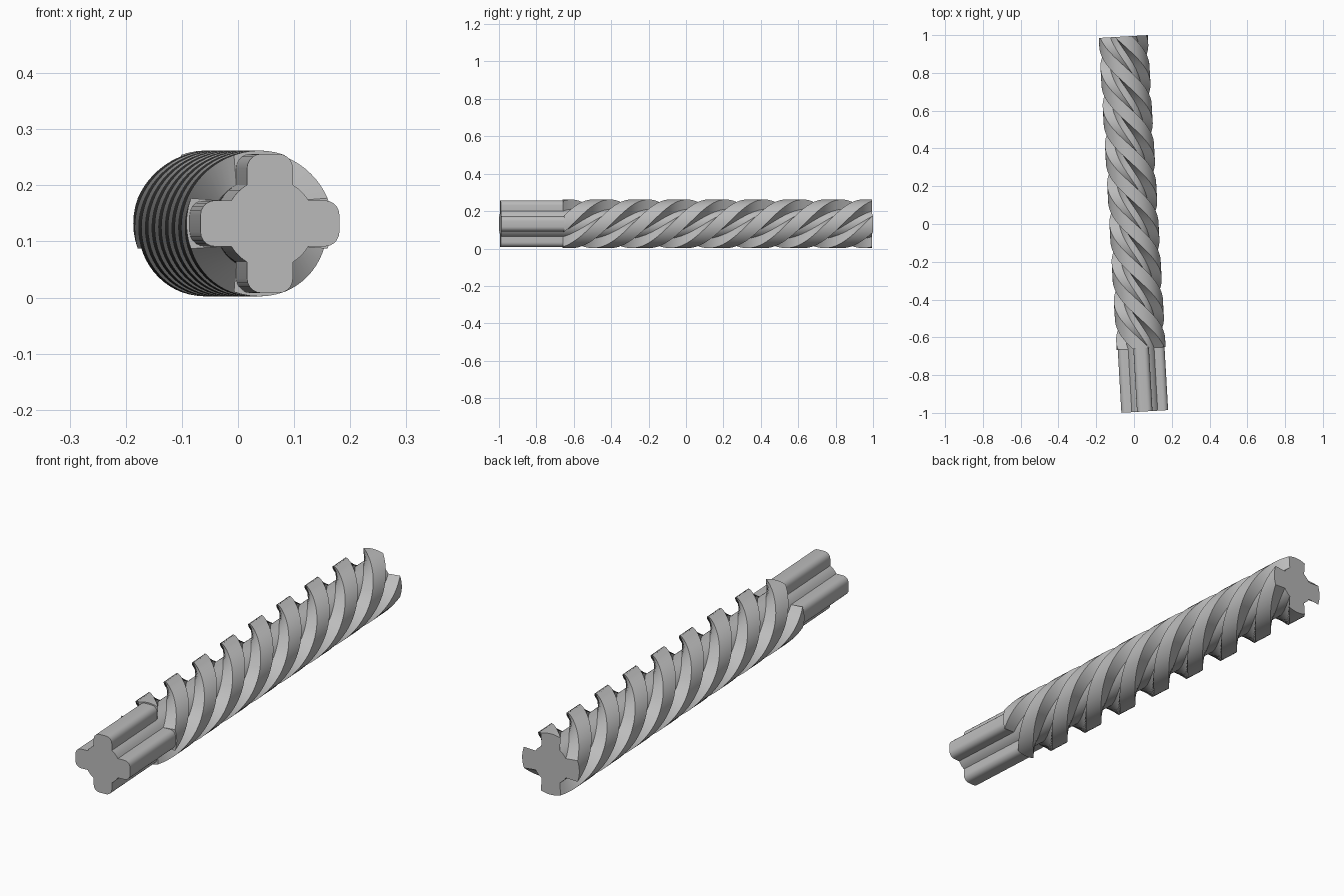
import bpy, bmesh
from math import sin, cos, pi, asin, atan2, hypot

if "Cube" in bpy.data.objects:
    bpy.data.objects.remove(bpy.data.objects["Cube"])

steel = bpy.data.materials.new("grey steel")
steel.use_nodes = True
GREY = (0.5, 0.5, 0.5, 1)
steel.diffuse_color = GREY
steel.node_tree.nodes["Principled BSDF"].inputs["Base Color"].default_value = GREY

CORE, HALF, TILT = 0.08, 0.041, 0.0573
FRONT, STEP, BACK = -0.994, -0.66, 0.994


def arc(cx, cy, r, a0, a1, n):
    return [(cx + r * cos(a0 + (a1 - a0) * i / n), cy + r * sin(a0 + (a1 - a0) * i / n))
            for i in range(n + 1)]


def cross_profile(arm):
    """Repeat one arm and the core arc beside it four times."""
    root = asin(HALF / CORE)
    quarter = arm + arc(0, 0, CORE, root, pi / 2 - root, 5)
    return [(x * cos(k * pi / 2) - y * sin(k * pi / 2), x * sin(k * pi / 2) + y * cos(k * pi / 2))
            for k in range(4) for x, y in quarter]


def sweep(name, profile, y0, y1, steps, turns):
    """Sweep the profile along y while it twists."""
    bm = bmesh.new()
    rings = []
    for s in range(steps + 1):
        t = s / steps
        c, d = cos(turns * 2 * pi * t), sin(turns * 2 * pi * t)
        rings.append([bm.verts.new((x * c - z * d, y0 + (y1 - y0) * t, x * d + z * c))
                      for x, z in profile])
    n = len(profile)
    for a, b in zip(rings, rings[1:]):
        for i in range(n):
            j = (i + 1) % n
            bm.faces.new((a[i], a[j], b[j], b[i]))
    bm.faces.new(rings[0])
    bm.faces.new(rings[-1])
    bmesh.ops.recalc_face_normals(bm, faces=bm.faces)
    mesh = bpy.data.meshes.new(name)
    bm.to_mesh(mesh)
    bm.free()
    mesh.materials.append(steel)
    obj = bpy.data.objects.new(name, mesh)
    bpy.context.collection.objects.link(obj)
    obj.location.z = 0.132
    obj.rotation_euler.z = TILT
    bpy.ops.object.select_all(action="DESELECT")
    obj.select_set(True)
    bpy.context.view_layer.objects.active = obj
    bpy.ops.object.shade_smooth_by_angle(angle=0.6)
    return obj


# Shank: straight cross with rounded arm tips
R, TIP = 0.026, 0.124
round_arm = (arc(TIP - R, R - HALF, R, -pi / 2, 0, 5) +
             arc(TIP - R, HALF - R, R, 0, pi / 2, 5))
sweep("shank", cross_profile(round_arm), FRONT, STEP, 1, 0)

# Fluted body: slightly flared lands winding two full turns
land = asin(0.045 / 0.13)
sweep("fluted_body", cross_profile(arc(0, 0, 0.13, -land, land, 6)), STEP, BACK, 128, 2)
